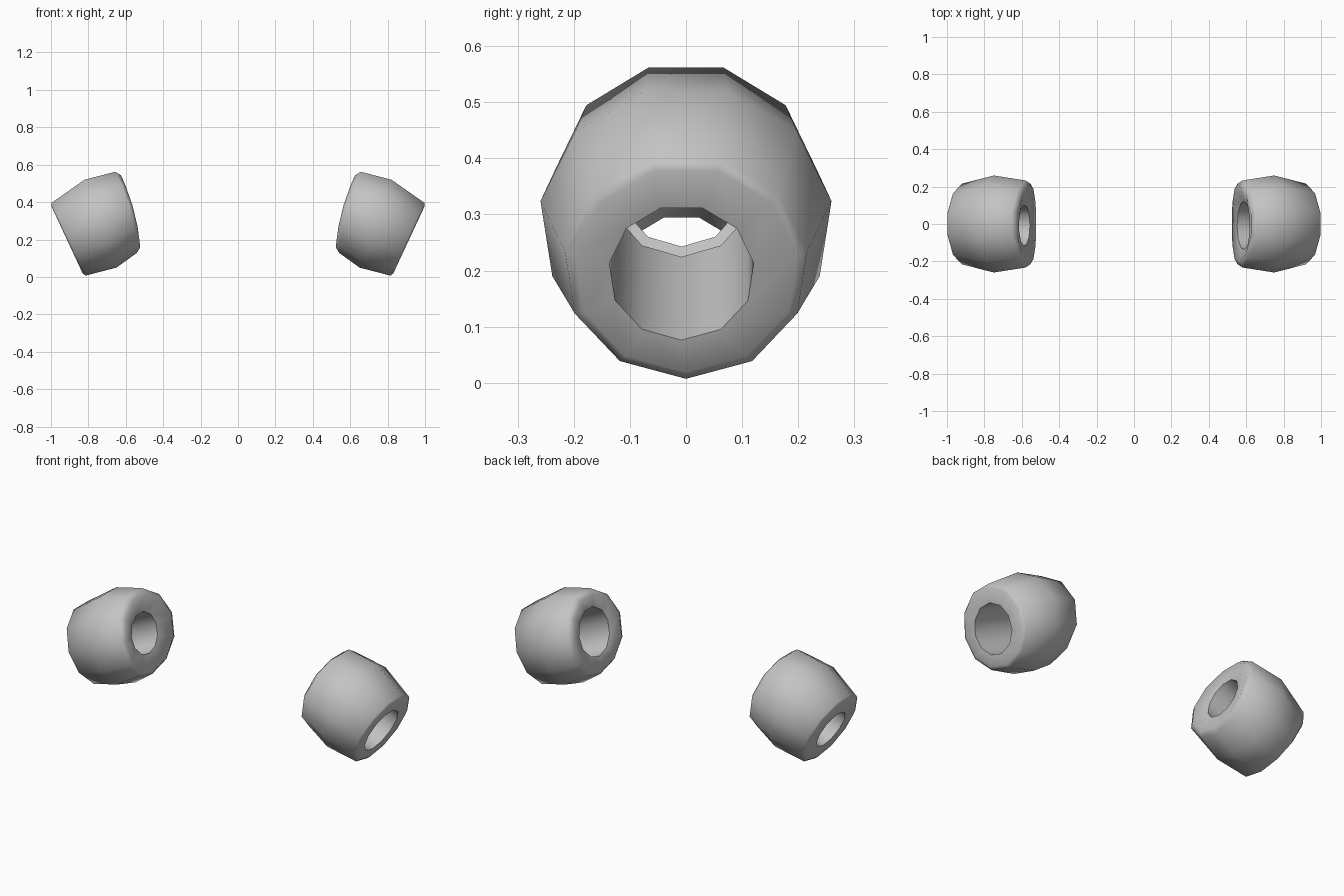
import bpy, bmesh, math

if "Cube" in bpy.data.objects:
    bpy.data.objects.remove(bpy.data.objects["Cube"])

SIDES = 11

clay = bpy.data.materials.new("plain_grey")
clay.diffuse_color = (0.55, 0.55, 0.55, 1)
clay.use_nodes = True
clay.node_tree.nodes["Principled BSDF"].inputs["Base Color"].default_value = clay.diffuse_color


def make_bead(name, side, hole):
    # rings: centre x, centre z, radius up, radius across, tilt in degrees, bow of the sides
    rings = [
        (0.585, 0.35, hole, hole, 15, 0.0),        # inner end of hole
        (0.575, 0.35, 0.200, 0.205, 15, -0.02),    # inner face edge
        (0.600, 0.345, 0.225, 0.235, 15, -0.03),   # inner rim
        (0.735, 0.285, 0.250, 0.262, 20, 0.0),     # belly
        (0.905, 0.202, 0.215, 0.218, 25, 0.0),     # outer rim
        (0.914, 0.198, 0.198, 0.200, 25, 0.0),     # outer face edge
        (0.910, 0.194, hole, hole, 25, 0.0),       # outer end of hole
    ]
    bm = bmesh.new()
    loops = []
    for cx, cz, up, across, tilt, bow in rings:
        t = math.radians(tilt)
        loop = []
        for i in range(SIDES):
            a = 2 * math.pi * (i + 0.5) / SIDES
            u = up * (math.cos(a) + 0.02) / 0.98
            x = cx + u * math.sin(t) + bow * math.sin(a) ** 2
            z = cz + u * math.cos(t)
            y = across * math.sin(a) - (0.008 if up == hole else 0)
            loop.append(bm.verts.new((side * x, y, z)))
        loops.append(loop)
    # skin the rings into a closed tube, the last span being the hole wall
    for k in range(len(loops)):
        p, q = loops[k], loops[(k + 1) % len(loops)]
        for i in range(SIDES):
            j = (i + 1) % SIDES
            bm.faces.new((p[i], p[j], q[j], q[i]))
    bmesh.ops.recalc_face_normals(bm, faces=bm.faces)
    mesh = bpy.data.meshes.new(name)
    bm.to_mesh(mesh)
    bm.free()
    mesh.materials.append(clay)
    obj = bpy.data.objects.new(name, mesh)
    bpy.context.collection.objects.link(obj)
    bpy.ops.object.select_all(action='DESELECT')
    obj.select_set(True)
    bpy.context.view_layer.objects.active = obj
    bpy.ops.object.shade_smooth_by_angle(angle=math.radians(62))


# mirrored pair, the left one with a narrower hole
make_bead("right_bead", 1, 0.130)
make_bead("left_bead", -1, 0.111)
